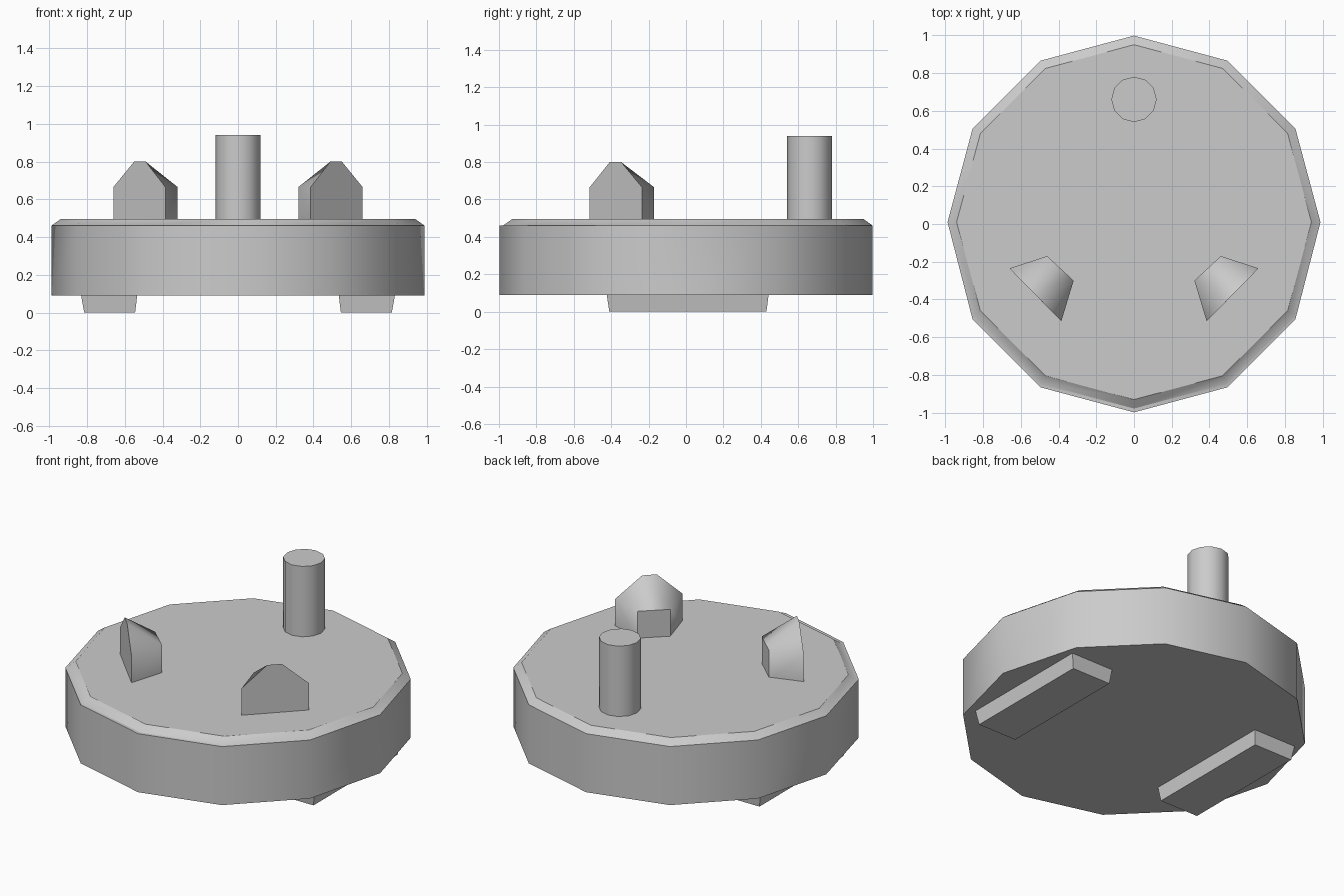
import bpy, bmesh, math
from math import sin, cos, pi

if "Cube" in bpy.data.objects:
    bpy.data.objects.remove(bpy.data.objects["Cube"])


def make(name, verts, faces, angle=35):
    me = bpy.data.meshes.new(name)
    me.from_pydata(verts, [], faces)
    bm = bmesh.new()
    bm.from_mesh(me)
    bmesh.ops.recalc_face_normals(bm, faces=bm.faces)
    bm.to_mesh(me)
    bm.free()
    me.polygons.foreach_set("use_smooth", [True] * len(me.polygons))
    me.set_sharp_from_angle(angle=math.radians(angle))
    ob = bpy.data.objects.new(name, me)
    bpy.context.collection.objects.link(ob)
    return ob


def loft(name, rings):
    """Skin a stack of equal-length rings and cap both ends."""
    n = len(rings[0])
    verts = [v for r in rings for v in r]
    faces = [(k * n + i, k * n + (i + 1) % n, (k + 1) * n + (i + 1) % n, (k + 1) * n + i)
             for k in range(len(rings) - 1) for i in range(n)]
    faces += [tuple(range(n)), tuple(range(len(verts) - n, len(verts)))]
    return make(name, verts, faces)


def ring(r, z, y=0.0, front_shift=0.0, n=12):
    pts = []
    for i in range(n):
        a = 2 * pi * i / n
        shift = front_shift if sin(a) < -0.01 else 0.0
        pts.append((r * cos(a), r * sin(a) + y - shift, z))
    return pts


def rect(x0, x1, y0, y1, z):
    return [(x0, y0, z), (x1, y0, z), (x1, y1, z), (x0, y1, z)]


# Twelve-sided body with a small front ledge below the chamfered rim
loft("disc_body", [ring(0.988, 0.09, 0.01, 0.02), ring(0.988, 0.46, 0.01, 0.02),
                   ring(0.988, 0.4605, 0.01), ring(0.94, 0.495, 0.01)])

# Tall round rear peg
loft("rear_peg", [ring(0.12, 0.47, 0.66), ring(0.12, 0.94, 0.66)])

# Pointed front prongs and tapered feet, mirrored left and right
plan = [(0.46, -0.17), (0.66, -0.235), (0.385, -0.515), (0.32, -0.30)]
for side, s in (("left", -1), ("right", 1)):
    verts = [(s * x, y, z) for z in (0.47, 0.665) for x, y in plan]
    verts += [(s * 0.55, -0.347, 0.8), (s * 0.49, -0.408, 0.8)]
    make(side + "_prong", verts,
         [(0, 1, 2, 3), (0, 1, 5, 4), (2, 3, 7, 6), (3, 0, 4, 7),
          (1, 2, 6, 9, 8, 5), (4, 5, 8), (7, 4, 8, 9), (6, 7, 9)], 50)
    loft(side + "_foot", [rect(s * 0.545, s * 0.815, -0.41, 0.43, 0.0),
                          rect(s * 0.533, s * 0.833, -0.425, 0.443, 0.1)])
